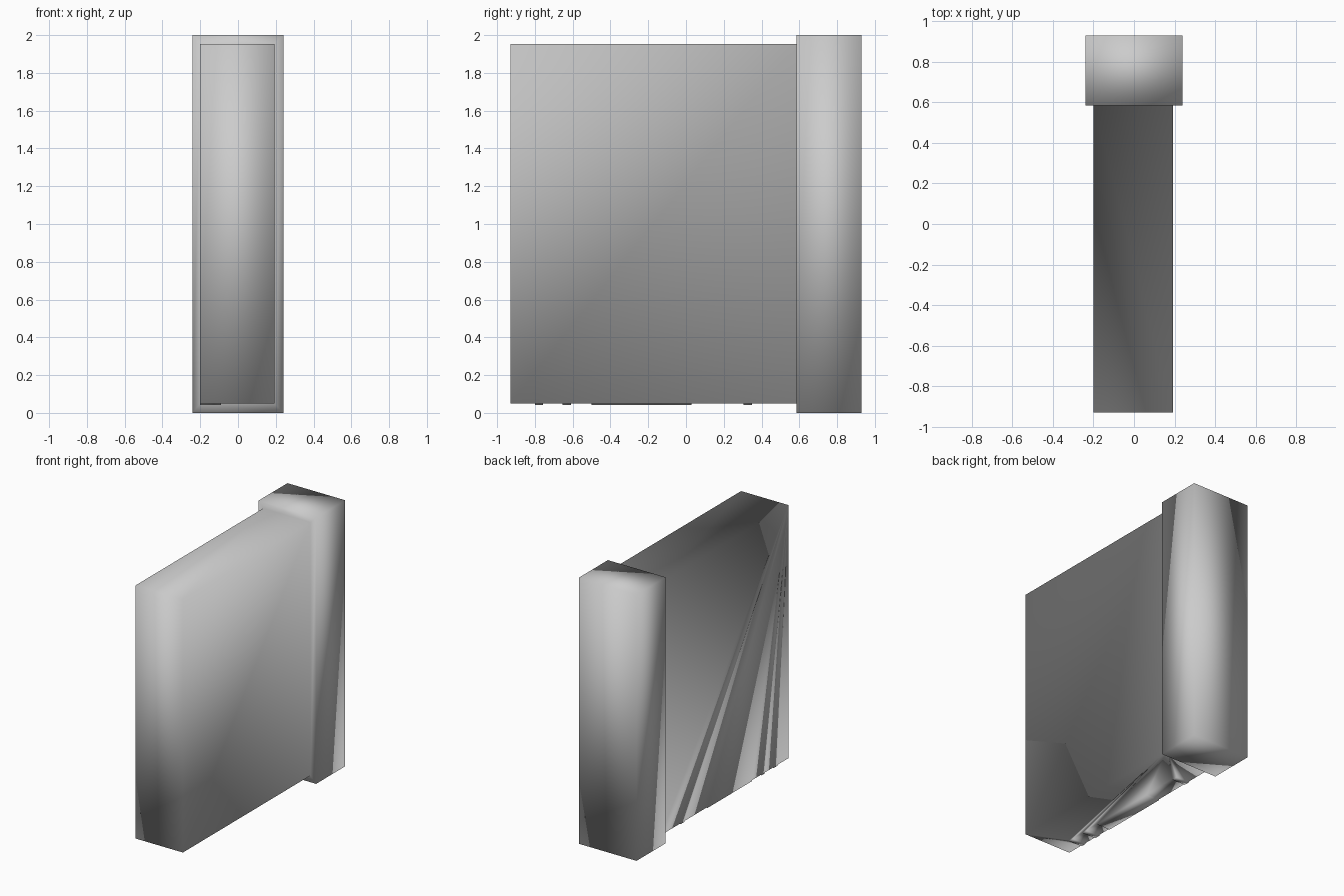
import bpy
import bmesh

if "Cube" in bpy.data.objects:
    bpy.data.objects.remove(bpy.data.objects["Cube"])

bm = bmesh.new()
PADS = [(-0.80, -0.757), (-0.655, -0.61), (-0.50, 0.03), (0.305, 0.35)]
XL, XP, XR = -0.20, -0.09, 0.193      # slab left, pad inner edge, slab right
YF, YB, YE = -0.93, 0.585, 0.93       # slab front, joint, block back
ZP, ZB, ZT = 0.043, 0.05, 1.953       # pad underside, slab bottom, slab top


def ring(x0, x1, y, z0, z1):
    return [bm.verts.new((x, y, z)) for x, z in
            ((x0, z0), (x1, z0), (x1, z1), (x0, z1))]


def bridge(a, b):
    for i in range(4):
        j = (i + 1) % 4
        bm.faces.new((a[i], a[j], b[j], b[i]))


front = ring(XL, XR, YF, ZB, ZT)
joint = ring(XL, XR, YB, ZB, ZT)
block_front = ring(-0.24, 0.24, YB, 0.0, 2.0)
block_back = ring(-0.24, 0.24, YE, 0.0, 2.0)

# End block with an inset front shoulder that the slab grows from
bridge(block_front, block_back)
bridge(joint, block_front)
bm.faces.new(block_back[::-1])

# Slab front, right side and top
bm.faces.new(front)
for i in (1, 2):
    bm.faces.new((front[i], front[i + 1], joint[i + 1], joint[i]))

# Thin pads, flush with the left side, outlining the slab's lower edge
side_edge, under_edge = [], []
for y0, y1 in PADS:
    lo, li, ho, hi = ([bm.verts.new((x, y, z)) for y in (y0, y1)]
                      for z in (ZP, ZB) for x in (XL, XP))
    bm.faces.new((lo[0], lo[1], li[1], li[0]))
    bm.faces.new((li[0], li[1], hi[1], hi[0]))
    for k in (0, 1):
        bm.faces.new((lo[k], li[k], hi[k], ho[k]))
    side_edge += [ho[0], lo[0], lo[1], ho[1]]
    under_edge += [ho[0], hi[0], hi[1], ho[1]]

# Left side and underside
bm.faces.new([front[0]] + side_edge + [joint[0], joint[3], front[3]])
bm.faces.new([front[0]] + under_edge + [joint[0], joint[1], front[1]])

bmesh.ops.recalc_face_normals(bm, faces=bm.faces)
for f in bm.faces:
    f.smooth = True                   # soft shading all over
mesh = bpy.data.meshes.new("slab_with_end_block")
bm.to_mesh(mesh)
bm.free()
obj = bpy.data.objects.new("slab_with_end_block", mesh)
bpy.context.collection.objects.link(obj)
